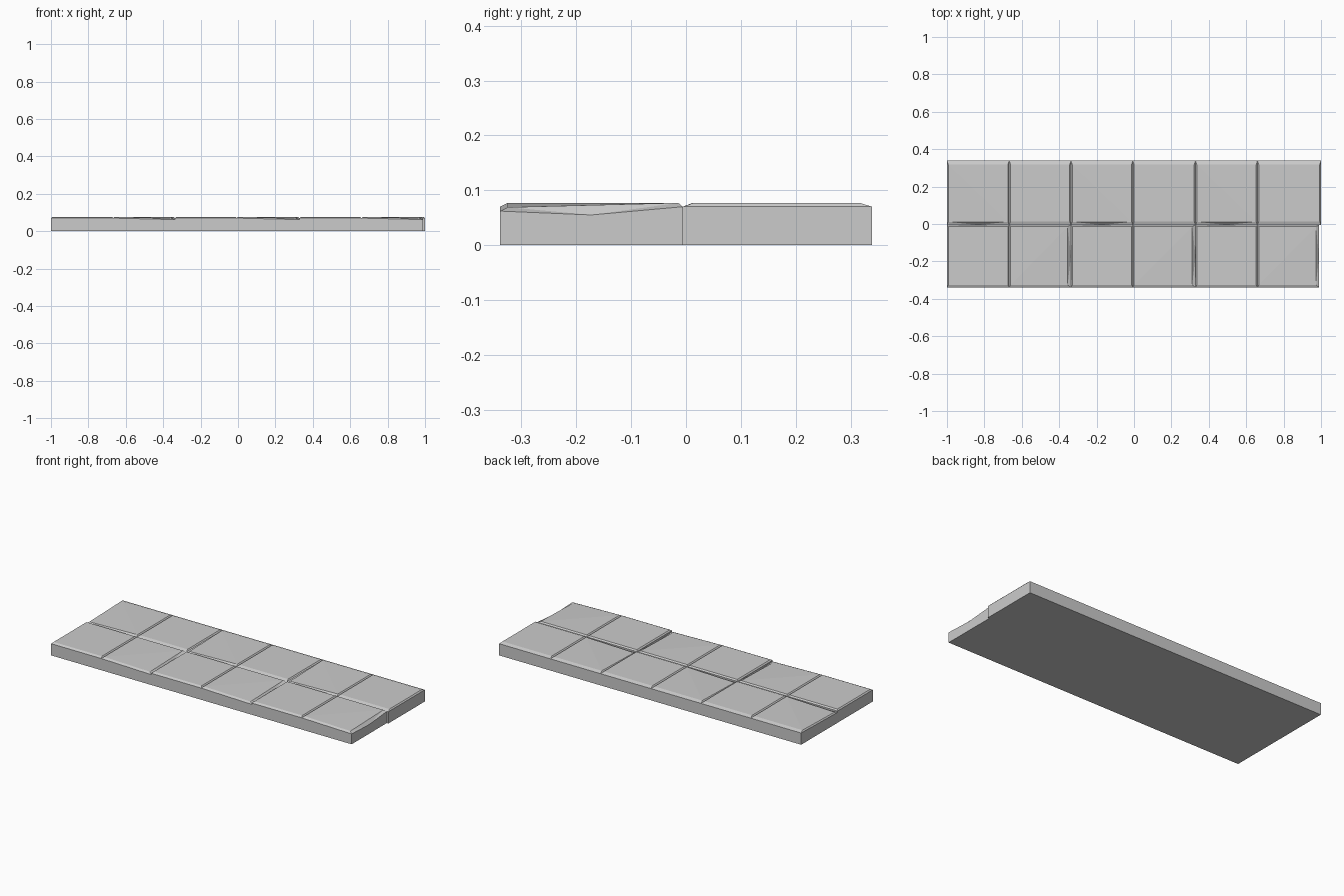
import bpy, bmesh

if "Cube" in bpy.data.objects:
    bpy.data.objects.remove(bpy.data.objects["Cube"])

XS = [-1.0, -0.667, -0.337, -0.006, 0.329, 0.66, 1.0]
Y0, SEAM, Y1 = -0.339, -0.006, 0.339
EDGE, TOP = 0.070, 0.077
LOW_CORNER, LOW_MID, LOW_TOP = 0.062, 0.055, 0.069

bm = bmesh.new()


def face(*pts):
    bm.faces.new([bm.verts.new(p) for p in pts])


def tile(x0, x1, y0, y1, by0, by1, chip, skirts):
    """Tile top with bevelled rim; side numbers: 0 front, 1 right, 2 back, 3 left.
    chip = worn side or None; skirts = {side: bottom height of its wall}."""
    b = [by0, 0.007, by1, 0.007]
    if chip is not None:
        b[chip] = 0.018
    outer = [(x0, y0, EDGE), (x1, y0, EDGE), (x1, y1, EDGE), (x0, y1, EDGE)]
    xa, xb, ya, yb = x0 + b[3], x1 - b[1], y0 + b[0], y1 - b[2]
    inner = [(xa, ya, TOP), (xb, ya, TOP), (xb, yb, TOP), (xa, yb, TOP)]
    if chip is not None:
        outer[chip] = outer[chip][:2] + (LOW_CORNER,)
        inner[chip] = inner[chip][:2] + (LOW_TOP,)
    for i in range(4):
        j = (i + 1) % 4
        rim = [outer[i], outer[j]]
        if i == chip:
            mid = ((outer[i][0] + outer[j][0]) / 2,
                   (outer[i][1] + outer[j][1]) / 2, LOW_MID)
            rim.insert(1, mid)
            face(outer[i], mid, inner[i])
            face(mid, inner[j], inner[i])
            face(mid, outer[j], inner[j])
        else:
            face(outer[i], outer[j], inner[j], inner[i])
        if i in skirts:
            base = skirts[i]
            for p, q in zip(rim, rim[1:]):
                face((p[0], p[1], base), (q[0], q[1], base), q, p)
    # Flat top, split along a diagonal where a corner is worn down
    if chip is None:
        face(*inner)
    else:
        a, c, d, e = [inner[(chip + k) % 4] for k in range(4)]
        face(a, c, e)
        face(c, d, e)


# Two rows of six tiles
for col in range(6):
    odd = col % 2 == 1
    x0, x1 = XS[col], XS[col + 1]

    # Back row: even tiles have a worn front edge
    walls = {2: 0.0}
    if col == 0:
        walls[3] = 0.0
    if col == 5:
        walls[1] = 0.0
    tile(x0, x1, SEAM, Y1, 0.020, 0.022, None if odd else 0, walls)

    # Front row: odd tiles have a worn right edge
    walls = {0: 0.0}
    if not odd:
        walls[2] = LOW_MID
        walls[3] = 0.0 if col == 0 else LOW_MID
    if col == 5:
        x1 = 0.99
        walls[1] = 0.0
    tile(x0, x1, Y0, SEAM, 0.014, 0.008, 1 if odd else None, walls)

# Small step at the right end, and the flat underside
face((0.99, SEAM, 0), (1.0, SEAM, 0), (1.0, SEAM, EDGE), (0.99, SEAM, EDGE))
face((-1, Y0, 0), (-1, Y1, 0), (1, Y1, 0), (1, SEAM, 0), (0.99, SEAM, 0), (0.99, Y0, 0))

bmesh.ops.remove_doubles(bm, verts=bm.verts, dist=0.0002)
mesh = bpy.data.meshes.new("tiled_slab")
bm.to_mesh(mesh)
bm.free()
bpy.context.collection.objects.link(bpy.data.objects.new("tiled_slab", mesh))
